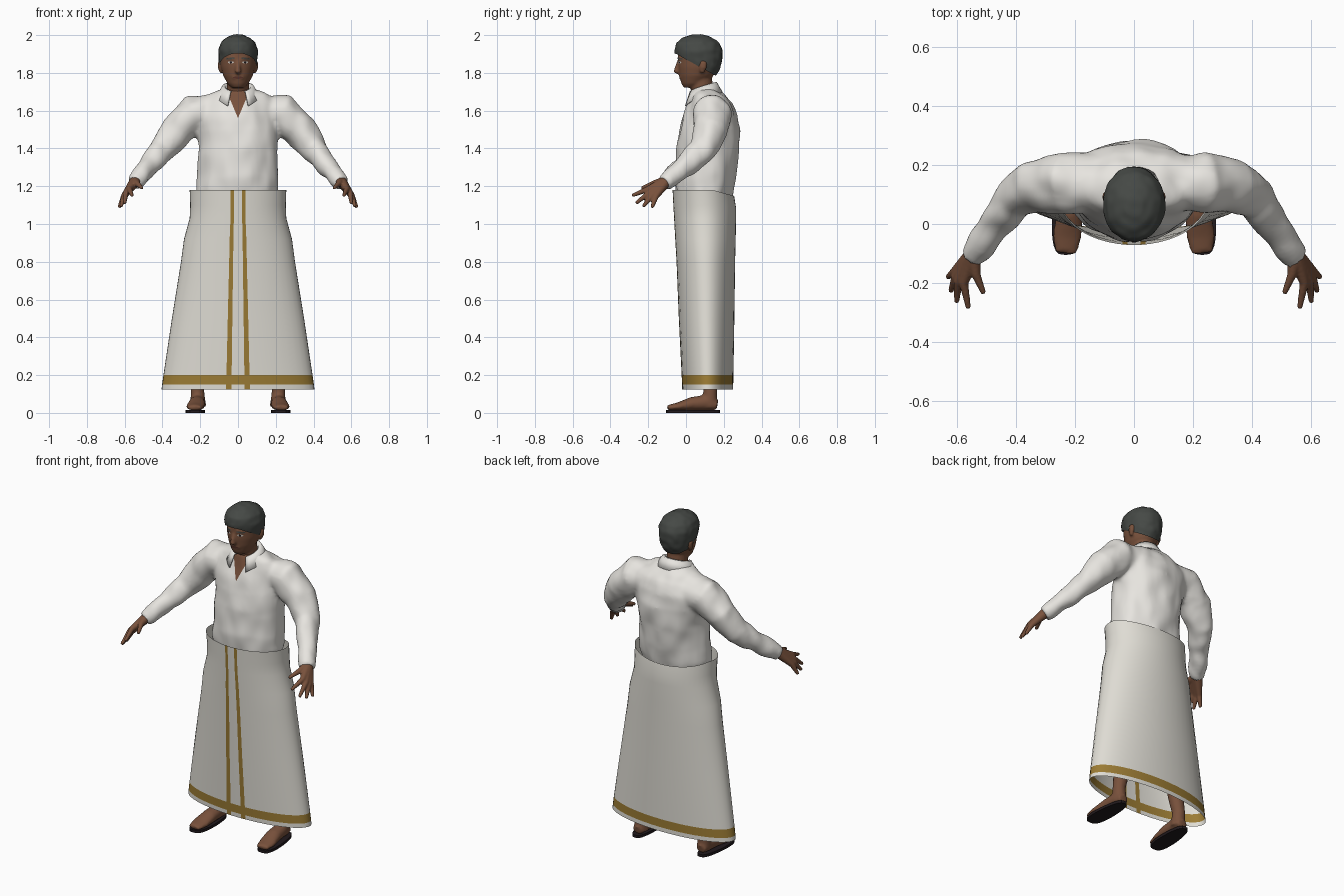
import bpy, bmesh, math
from mathutils import Vector, noise
from mathutils.bvhtree import BVHTree

if "Cube" in bpy.data.objects:
    bpy.data.objects.remove(bpy.data.objects["Cube"])


def material(name, rgb):
    m = bpy.data.materials.new(name)
    m.use_nodes = True
    m.diffuse_color = (*rgb, 1)
    bsdf = m.node_tree.nodes["Principled BSDF"]
    bsdf.inputs["Base Color"].default_value = (*rgb, 1)
    bsdf.inputs["Roughness"].default_value = 0.8
    return m


SHIRT = material("shirt white", (0.8, 0.78, 0.74))
CLOTH = material("cloth cream", (0.74, 0.72, 0.66))
GOLD = material("border gold", (0.33, 0.2, 0.035))
SKIN = material("skin brown", (0.19, 0.083, 0.045))
LIP = material("lip brown", (0.12, 0.04, 0.028))
HAIR = material("hair charcoal", (0.06, 0.066, 0.06))
SOLE = material("sole black", (0.015, 0.01, 0.012))
EYE = material("eye white", (0.6, 0.57, 0.52))


def make(name, bm, *mats, smooth=True):
    mesh = bpy.data.meshes.new(name)
    bm.to_mesh(mesh)
    bm.free()
    for m in mats:
        mesh.materials.append(m)
    for p in mesh.polygons:
        p.use_smooth = smooth
    ob = bpy.data.objects.new(name, mesh)
    bpy.context.collection.objects.link(ob)
    return ob


def tube(bm, pts, flat=False, sides=20):
    """Loft ellipses (x, y, z, a, b) along a path; flat keeps them level."""
    rings = []
    for i, (x, y, z, a, b) in enumerate(pts):
        before, after = pts[max(i - 1, 0)], pts[min(i + 1, len(pts) - 1)]
        t = Vector(after[:3]) - Vector(before[:3])
        t = Vector((0, 0, 1)) if flat else t.normalized()
        u = Vector((1, 0, 0))
        u = (u - t * u.dot(t)).normalized()
        w = t.cross(u)
        angles = [math.tau * k / sides for k in range(sides)]
        rings.append([bm.verts.new(Vector((x, y, z)) + u * a * math.cos(k) + w * b * math.sin(k))
                      for k in angles])
    for r, s in zip(rings, rings[1:]):
        for k in range(sides):
            n = (k + 1) % sides
            bm.faces.new((r[k], r[n], s[n], s[k]))
    bm.faces.new(rings[0][::-1])
    bm.faces.new(rings[-1])


def levels(rows):
    """Turn (z, half width, front y, back y) rows into level ellipses."""
    return [(0, (f + b) / 2, z, w, (b - f) / 2) for z, w, f, b in rows]


def rounded(pts):
    return [(*p, p[-1]) for p in pts]


def flip(pts, side):
    return [(p[0] * side, *p[1:]) for p in pts]


def fuse(name, bm, voxel, repeat, *mats):
    """Melt overlapping lofts into one smooth skin."""
    bmesh.ops.recalc_face_normals(bm, faces=bm.faces)
    ob = make(name, bm, *mats)
    rem = ob.modifiers.new("melt", 'REMESH')
    rem.mode, rem.voxel_size = 'VOXEL', voxel
    sm = ob.modifiers.new("soften", 'SMOOTH')
    sm.factor, sm.iterations = 0.5, repeat
    deps = bpy.context.evaluated_depsgraph_get()
    mesh = bpy.data.meshes.new_from_object(ob.evaluated_get(deps))
    ob.modifiers.clear()
    ob.data = mesh
    mesh.materials.clear()
    for m in mats:
        mesh.materials.append(m)
    for p in mesh.polygons:
        p.use_smooth = True
        p.material_index = 0
    return ob


# Shirt: torso and sleeves melted together, creased, with an open neck
bm = bmesh.new()
tube(bm, levels([(1.10, .2, -.04, .23), (1.16, .22, -.05, .245), (1.25, .212, -.06, .262),
                 (1.4, .208, -.055, .282), (1.5, .22, -.035, .288), (1.58, .225, -.01, .275),
                 (1.64, .215, .01, .245), (1.68, .165, .022, .21), (1.715, .085, .03, .17)]), True, 40)
sleeve = rounded([(.08, .14, 1.6, .09), (.235, .14, 1.58, .103), (.33, .13, 1.49, .09), (.405, .09, 1.39, .072),
                  (.47, 0, 1.31, .058), (.545, -.105, 1.225, .045), (.552, -.115, 1.217, .043)])
for side in (1, -1):
    tube(bm, flip(sleeve, side))
shirt = fuse("shirt", bm, 0.012, 5, SHIRT, SKIN)
bm = bmesh.new()
bm.from_mesh(shirt.data)
bm.normal_update()
for v in bm.verts:
    crease = noise.noise(Vector((v.co.x * 13, v.co.y * 13, v.co.z * 8)))
    v.co += v.normal * crease * 0.011
V_POINT, V_SLOPE = 1.56, 0.42
for side in (1, -1):
    bmesh.ops.bisect_plane(bm, geom=bm.verts[:] + bm.edges[:] + bm.faces[:], plane_co=(0, 0, V_POINT),
                           plane_no=(side, 0, -V_SLOPE))
for f in bm.faces:
    c = f.calc_center_median()
    f.material_index = int(c.y < .09 and abs(c.x) < (c.z - V_POINT) * V_SLOPE)
bm.to_mesh(shirt.data)
bm.free()

# Collar: folded band, open at the front with drooping points
bm = bmesh.new()
steps, grid = 24, []
for i in range(steps + 1):
    a = math.radians(-152 + 304 * i / steps)
    droop = 0.035 * abs(2 * i / steps - 1) ** 4
    grid.append([bm.verts.new((r * math.sin(a), .088 + r * .9 * math.cos(a), z + .02 * math.cos(a) - d * droop))
                 for r, z, d in ((.066, 1.66, 1), (.07, 1.725, .3), (.08, 1.727, .3), (.112, 1.675, 1))])
for g, h in zip(grid, grid[1:]):
    for k in range(3):
        bm.faces.new((g[k], g[k + 1], h[k + 1], h[k]))
collar = make("collar", bm, SHIRT)
collar.modifiers.new("thickness", 'SOLIDIFY').thickness = 0.006

# Wrapped skirt: elliptical sheet with gold hem band and two front stripes
half = [0, 4.9, 8.9] + list(range(12, 181, 8))
angles = half + [-a for a in reversed(half[1:-1])]
rows = [(.125, .405, -.02, .25), (.15, .402, -.021, .25), (.2, .395, -.023, .251), (.5, .35, -.038, .256),
        (.8, .302, -.05, .26), (.92, .286, -.057, .263), (1.03, .256, -.063, .265), (1.1, .253, -.067, .265),
        (1.18, .256, -.071, .255)]
bm = bmesh.new()
grid = []
for z, w, f, b in rows:
    ring = []
    for a in map(math.radians, angles):
        dip = .045 * max(0, -math.cos(a) - .3) * max(0, (z - 1.03) / .15)
        ring.append(bm.verts.new((w * math.sin(a), (f + b) / 2 - (b - f) / 2 * math.cos(a), z - dip)))
    grid.append(ring)
for j in range(len(rows) - 1):
    for k in range(len(angles)):
        n = (k + 1) % len(angles)
        f = bm.faces.new((grid[j][k], grid[j][n], grid[j + 1][n], grid[j + 1][k]))
        stripe = k == 1 or k == len(angles) - 2
        f.material_index = int(j == 1 or stripe)
make("wrapped_skirt", bm, CLOTH, GOLD)

# Hands: fingers run from the wrist so that they melt into a palm
wrist = (.545, -.105, 1.226, .03)
fingers = [((.576, -.2, 1.185), (.56, -.285, 1.15)), ((.594, -.195, 1.165), (.6, -.265, 1.11)),
           ((.603, -.18, 1.15), (.62, -.228, 1.092)), ((.605, -.16, 1.145), (.63, -.18, 1.087)),
           ((.535, -.17, 1.215), (.508, -.235, 1.19))]
for side, label in ((1, "left"), (-1, "right")):
    bm = bmesh.new()
    for knuckle, tip in fingers:
        tube(bm, flip(rounded([wrist, (*knuckle, .016), (*tip, .009)]), side), sides=12)
    fuse(label + "_hand", bm, 0.005, 3, SKIN)

# Legs with feet, standing on flat soles
leg = rounded([(.21, .125, .03, .042), (.215, .128, .12, .036), (.2, .125, .2, .042), (.18, .12, .4, .06),
               (.15, .11, .55, .06), (.12, .105, 1.0, .085)])
foot = [(.213, .165, .04, .03, .026), (.215, .11, .055, .04, .042), (.218, .03, .048, .045, .036),
        (.226, -.04, .034, .049, .022), (.23, -.098, .027, .038, .014)]
for side, label in ((1, "left"), (-1, "right")):
    bm = bmesh.new()
    tube(bm, flip(leg, side))
    tube(bm, flip(foot, side))
    fuse(label + "_leg", bm, 0.009, 3, SKIN)
    bm = bmesh.new()
    outline = []
    for k in range(28):
        a = math.tau * k / 28
        y = .0375 + .1425 * math.sin(a)
        width = (.05 - .05 * (y - .04)) * math.copysign(abs(math.cos(a)) ** .6, math.cos(a))
        outline.append(bm.verts.new((side * (.225 - .04 * (y - .04) + width), y, 0)))
    base = bm.faces.new(outline)
    top = bmesh.ops.extrude_face_region(bm, geom=[base])["geom"]
    bmesh.ops.translate(bm, vec=(0, 0, .016), verts=[g for g in top if isinstance(g, bmesh.types.BMVert)])
    bmesh.ops.recalc_face_normals(bm, faces=bm.faces)
    make(label + "_sole", bm, SOLE, smooth=False)

# Head with neck, nose, brow ridge and ears
bm = bmesh.new()
tube(bm, levels([(1.722, .032, -.012, .05), (1.742, .055, -.024, .1), (1.785, .078, -.036, .145),
                 (1.83, .091, -.042, .168), (1.88, .096, -.044, .18), (1.93, .092, -.044, .178),
                 (1.975, .06, 0, .14)]), True, 32)
tube(bm, rounded([(0, .11, 1.56, .062), (0, .09, 1.68, .059), (0, .075, 1.79, .06)]))
tube(bm, rounded([(0, -.034, 1.868, .009), (0, -.05, 1.825, .012), (0, -.052, 1.81, .016), (0, -.036, 1.802, .012)]))
for side in (1, -1):
    tube(bm, flip(rounded([(.015, -.036, 1.876, .011), (.05, -.022, 1.877, .011)]), side))
    tube(bm, flip([(.088, .085, 1.8, .009, .01), (.097, .09, 1.83, .01, .02), (.097, .095, 1.86, .009, .018)], side))
tube(bm, rounded([(-.024, -.026, 1.775, .009), (0, -.035, 1.776, .011), (.024, -.026, 1.775, .009)]))
head = fuse("head", bm, 0.007, 4, SKIN)

# Hair: larger shell trimmed along a slope from brow to nape
bm = bmesh.new()
tube(bm, levels([(1.765, .075, .01, .15), (1.82, .094, -.03, .18), (1.87, .103, -.052, .194),
                 (1.92, .106, -.062, .195), (1.96, .092, -.053, .177), (1.987, .062, -.018, .14),
                 (2.004, .025, .03, .09)]), True, 32)
hair = fuse("hair", bm, 0.01, 3, HAIR)
bm = bmesh.new()
bm.from_mesh(hair.data)
bmesh.ops.bisect_plane(bm, geom=bm.verts[:] + bm.edges[:] + bm.faces[:], plane_co=(0, -.055, 1.902),
                       plane_no=(0, -.55, -1), clear_outer=True)
bm.normal_update()
for v in bm.verts:
    v.co += v.normal * noise.noise(v.co * 28) * 0.004
bm.to_mesh(hair.data)
bm.free()

# Face details: thin plates laid on the head
bm = bmesh.new()
bm.from_mesh(head.data)
surface = BVHTree.FromBMesh(bm)
bm.free()


def plate(name, mat, x, z, rx, rz, lift, tilt=0):
    bm = bmesh.new()

    def drop(px, pz):
        hit = surface.ray_cast(Vector((px, -1, pz)), Vector((0, 1, 0)))[0]
        return bm.verts.new((px, (hit.y if hit else 0) - lift, pz))
    centre = drop(x, z)
    rim = []
    for k in range(14):
        a = math.tau * k / 14
        dx = rx * math.cos(a)
        rim.append(drop(x + dx, z + rz * math.sin(a) + tilt * dx))
    for k in range(14):
        bm.faces.new((centre, rim[k], rim[(k + 1) % 14]))
    make(name, bm, mat)


for side, label in ((1, "left"), (-1, "right")):
    plate(label + "_eye", EYE, side * .038, 1.856, .016, .006, .002)
    plate(label + "_iris", SOLE, side * .038, 1.856, .006, .006, .003)
    plate(label + "_eyebrow", HAIR, side * .04, 1.876, .024, .005, .002, -side * .1)
plate("mouth", LIP, 0, 1.775, .027, .007, .002)
